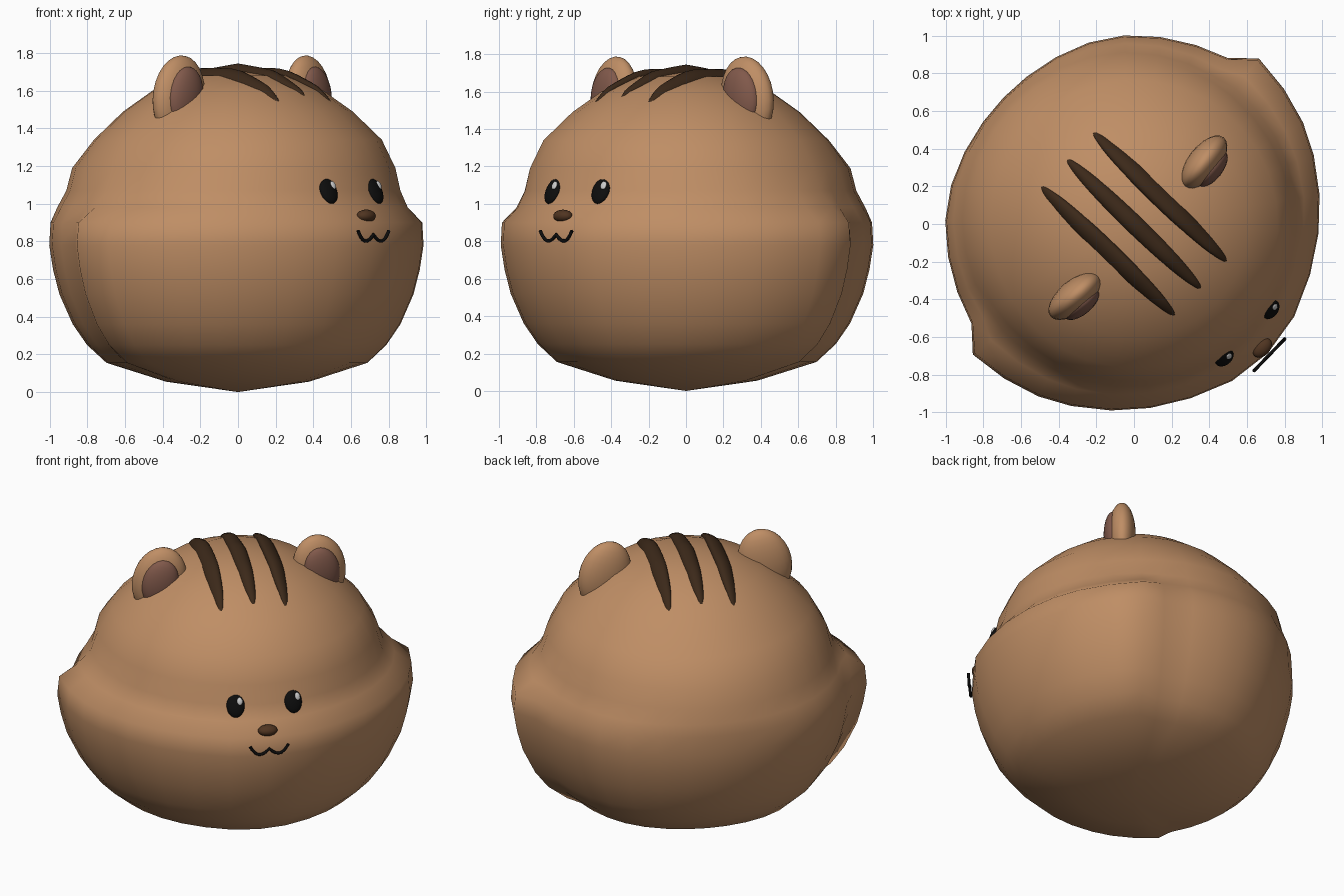
import bpy, bmesh, math
from mathutils import Vector, Matrix
from mathutils.bvhtree import BVHTree

if "Cube" in bpy.data.objects:
    bpy.data.objects.remove(bpy.data.objects["Cube"])

TURN = Matrix.Rotation(math.radians(46), 4, 'Z')  # the face looks diagonally


def material(name, r, g, b):
    m = bpy.data.materials.new(name)
    m.diffuse_color = (r, g, b, 1)
    m.use_nodes = True
    m.node_tree.nodes["Principled BSDF"].inputs["Base Color"].default_value = m.diffuse_color
    return m


FUR = material("fur", .52, .27, .13)
INNER = material("inner_ear", .22, .10, .07)
DARK = material("dark_brown", .045, .022, .01)
BLACK = material("black", .004, .004, .004)
WHITE = material("white", .8, .8, .8)
NOSE = material("nose_brown", .08, .035, .015)


def finish(name, bm, mat):
    bmesh.ops.recalc_face_normals(bm, faces=bm.faces)
    for f in bm.faces:
        f.smooth = True
    me = bpy.data.meshes.new(name)
    bm.to_mesh(me)
    bm.free()
    me.materials.append(mat)
    ob = bpy.data.objects.new(name, me)
    bpy.context.collection.objects.link(ob)
    ob.matrix_world = TURN
    return ob


def ellipsoid(name, matrix, size, mat):
    bm = bmesh.new()
    bmesh.ops.create_uvsphere(bm, u_segments=24, v_segments=14, radius=1,
                              matrix=matrix @ Matrix.Diagonal((*size, 1)))
    return finish(name, bm, mat)


# Head: rings of (radius, z, cheek influence) shaped by angle from the face
rings = [(.38, .055, .4), (.69, .155, .85), (.79, .25, 1), (.865, .36, 1),
         (.935, .52, 1), (.968, .65, 1), (.988, .78, 1), (.982, .90, .95),
         (.92, .98, .5), (.878, 1.07, .15), (.85, 1.19, 0), (.765, 1.34, 0),
         (.61, 1.49, 0), (.455, 1.60, 0), (.26, 1.68, 0)]
half = [(0, 1), (14, .995), (28, .985), (41, .993), (53, 1.01), (65, 1.035),
        (75, 1.06), (86, 1.085), (97, 1.115), (104.5, 1.025), (115, 1.018),
        (126, 1.015), (137, 1.015), (148, 1.005), (159, .99), (170, .98)]
around = half + [(180, .977)] + [(-a, m) for a, m in half[:0:-1]]

bm = bmesh.new()
loops = []
for r, z, w in rings:
    loop = []
    for a, m in around:
        t = math.radians(a)
        back = max(0, -math.cos(t)) * (.05 if .95 < z < 1.3 else 0)
        front = max(0, math.cos(t)) * (.02 if .95 < z < 1.3 else 0)
        rr = r * (1 + (m - 1) * w + back - front)
        loop.append(bm.verts.new((rr * math.sin(t), -rr * math.cos(t), z)))
    loops.append(loop)
n = len(around)
for lo, hi in zip(loops, loops[1:]):
    for i in range(n):
        j = (i + 1) % n
        bm.faces.new((lo[i], lo[j], hi[j], hi[i]))
for loop, z in ((loops[0], 0), (loops[-1], 1.715)):
    tip = bm.verts.new((0, 0, z))
    for i in range(n):
        bm.faces.new((loop[i], loop[(i + 1) % n], tip))
bmesh.ops.recalc_face_normals(bm, faces=bm.faces)
surface = BVHTree.FromBMesh(bm)
finish("head", bm, FUR)


def face_hit(x, z):
    p, nrm, _, _ = surface.ray_cast(Vector((x, -3, z)), Vector((0, 1, 0)))
    return p, nrm


# Ears with darker inner pads
for s, side in ((-1, "left"), (1, "right")):
    tilt = Matrix.Rotation(s * math.radians(-12), 4, 'Y')
    turn = Matrix.Rotation(s * math.radians(6), 4, 'Z')
    ellipsoid(side + "_ear", Matrix.Translation((s * .495, -.04, 1.57)) @ turn @ tilt,
              (.165, .085, .22), FUR)
    ellipsoid(side + "_inner_ear", Matrix.Translation((s * .50, -.095, 1.575)) @ turn @ tilt,
              (.112, .055, .155), INNER)

# Stripes draped over the crown
for k, label in ((-1, "left"), (0, "middle"), (1, "right")):
    bm = bmesh.new()
    bmesh.ops.create_uvsphere(bm, u_segments=16, v_segments=24, radius=1,
                              matrix=Matrix.Rotation(math.pi / 2, 4, 'X'))
    for v in bm.verts:
        x, y, z = v.co.x * .052 + k * .2, v.co.y * .495, v.co.z * .045
        p, nrm, _, _ = surface.ray_cast(Vector((k * .2, y, 3)), Vector((0, 0, -1)))
        tilt_z = -.4 * k * (x - k * .2)
        v.co = (x, y, p.z + z + tilt_z - .015 + .02 * abs(y))
    finish(label + "_stripe", bm, DARK)

# Eyes and highlights, laid flat on the face
for s, side in ((-1, "left"), (1, "right")):
    p, nrm = face_hit(s * .178, 1.068)
    rot = nrm.to_track_quat('-Y', 'Z').to_matrix().to_4x4()
    base = Matrix.Translation(p) @ rot
    ellipsoid(side + "_eye", base, (.055, .026, .074), BLACK)
    ellipsoid(side + "_eye_highlight", base @ Matrix.Translation((.024, -.02, .024)),
              (.018, .009, .024), WHITE)

# Nose
p, nrm = face_hit(0, .935)
ellipsoid("nose", Matrix.Translation(p), (.06, .042, .034), NOSE)

# Mouth: two joined smile arcs
cu = bpy.data.curves.new("mouth", 'CURVE')
cu.dimensions = '3D'
cu.bevel_depth = .009
cu.bevel_resolution = 2
sp = cu.splines.new('POLY')
pts = []
for i in range(25):
    t = -1 + i / 12
    u = (abs(t) - .5) / .5
    pts.append((t * .118, -1.0, .802 + (.055 if u > 0 else .035) * u * u))
sp.points.add(len(pts) - 1)
for q, c in zip(sp.points, pts):
    q.co = (*c, 1)
cu.materials.append(BLACK)
mouth = bpy.data.objects.new("mouth", cu)
bpy.context.collection.objects.link(mouth)
mouth.matrix_world = TURN
